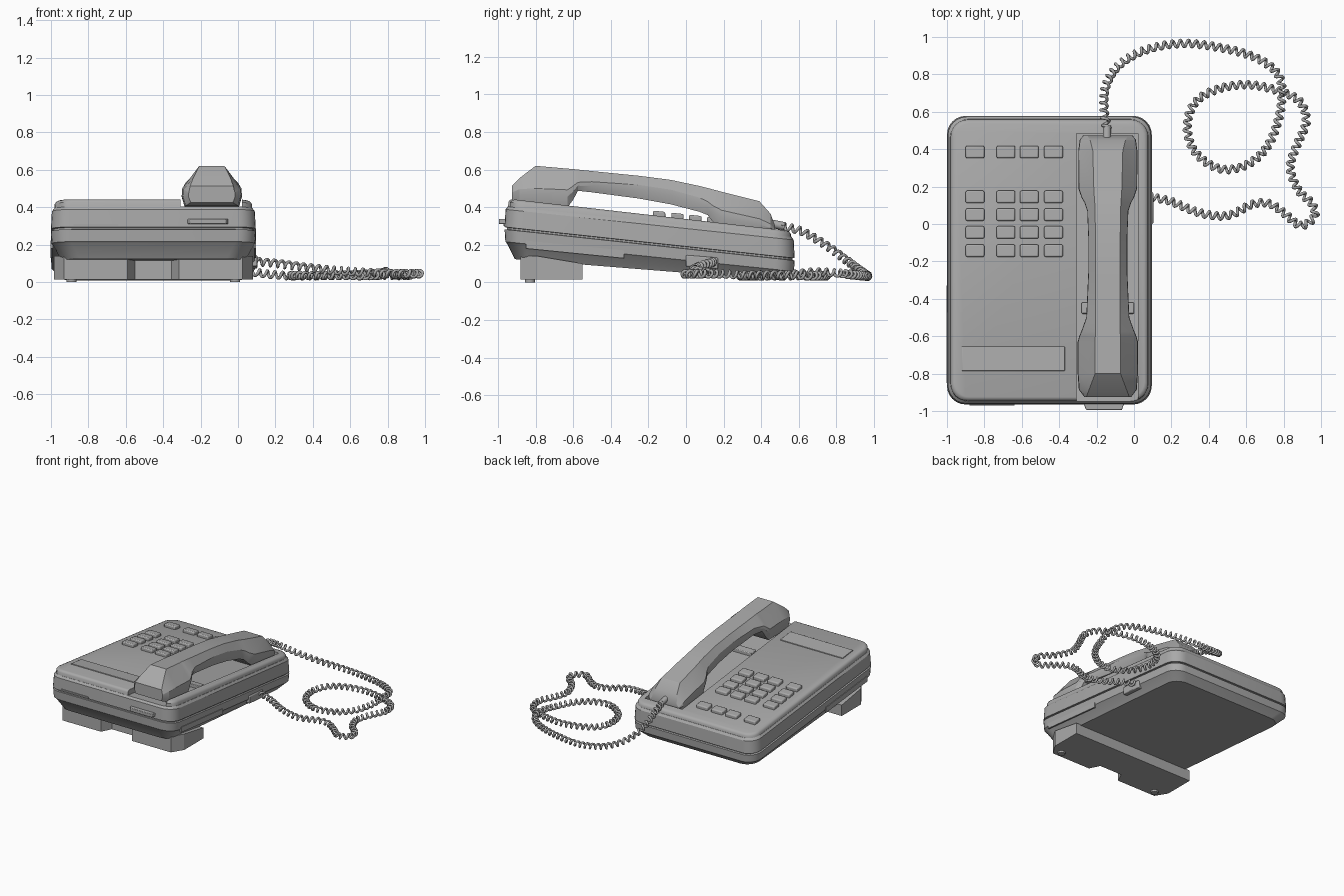
import bpy, bmesh, math
from mathutils import Vector

if "Cube" in bpy.data.objects:
    bpy.data.objects.remove(bpy.data.objects["Cube"])

grey = bpy.data.materials.new("warm_grey_plastic")
grey.diffuse_color = (0.4, 0.4, 0.4, 1)
grey.use_nodes = True
grey.node_tree.nodes["Principled BSDF"].inputs["Base Color"].default_value = grey.diffuse_color


def finish(name, bm, angle=30, bevel=0):
    bmesh.ops.recalc_face_normals(bm, faces=bm.faces)
    me = bpy.data.meshes.new(name)
    bm.to_mesh(me)
    bm.free()
    me.materials.append(grey)
    me.shade_smooth()
    me.set_sharp_from_angle(angle=math.radians(angle))
    ob = bpy.data.objects.new(name, me)
    bpy.context.collection.objects.link(ob)
    if bevel:
        m = ob.modifiers.new("bevel", 'BEVEL')
        m.width = bevel
        m.segments = 2
        m.limit_method = 'ANGLE'
    return ob


def loft(name, rings, angle=30, bevel=0):
    """Skin a list of equal-length closed rings and cap both ends."""
    bm = bmesh.new()
    vs = [[bm.verts.new(p) for p in r] for r in rings]
    n = len(rings[0])
    for a, b in zip(vs, vs[1:]):
        for i in range(n):
            bm.faces.new((a[i], a[(i + 1) % n], b[(i + 1) % n], b[i]))
    bm.faces.new(vs[0][::-1])
    bm.faces.new(vs[-1])
    return finish(name, bm, angle, bevel)


def slab(name, x0, x1, y0, y1, lo, hi, slope=0.0, bevel=0):
    """Box whose bottom and top drop by slope along y (lo, hi given at y0)."""
    d = slope * (y1 - y0)
    ring = lambda z: [(x0, y0, z), (x1, y0, z), (x1, y1, z - d), (x0, y1, z - d)]
    return loft(name, [ring(lo), ring(hi)], 30, bevel)


X0, X1, Y0, Y1 = -1.0, 0.095, -0.965, 0.578


def layer(inset, zf, zr, radius=0.1):
    """Rounded rectangle ring, height running from zf (front) to zr (rear)."""
    pts = []
    x0, x1, y0, y1 = X0 + inset, X1 - inset, Y0 + inset, Y1 - inset
    corners = [(x1 - radius, y1 - radius, 0), (x0 + radius, y1 - radius, 90),
               (x0 + radius, y0 + radius, 180), (x1 - radius, y0 + radius, 270)]
    for cx, cy, a0 in corners:
        for k in range(7):
            a = math.radians(a0 + 15 * k)
            x, y = cx + radius * math.cos(a), cy + radius * math.sin(a)
            t = (y + 0.93) / 1.49
            pts.append((x, y, zf + (zr - zf) * t))
    return pts


# Wedge shaped housing with seam groove
loft("housing", [layer(0.055, 0.125, 0.006), layer(0.012, 0.205, 0.052),
                 layer(0.004, 0.213, 0.060), layer(0.0, 0.278, 0.118),
                 layer(0.012, 0.280, 0.120), layer(0.012, 0.289, 0.129),
                 layer(0.0, 0.291, 0.131), layer(0.005, 0.385, 0.227),
                 layer(0.017, 0.402, 0.243)], 25)

# Top cover with the open handset channel
cover = loft("top_cover", [layer(0.018, 0.38, 0.22, 0.09), layer(0.02, 0.425, 0.257, 0.09),
                           layer(0.028, 0.437, 0.268, 0.085), layer(0.04, 0.443, 0.273, 0.08)], 35)
cutter = slab("channel_cutter", -0.307, 0.022, -1.2, 0.485, -0.1, 0.8)
cutter.hide_render = True
cutter.hide_viewport = False
cutter.display_type = 'WIRE'
cut = cover.modifiers.new("channel", 'BOOLEAN')
cut.operation = 'DIFFERENCE'
cut.object = cutter
cut.solver = 'EXACT'

SLOPE = 0.114


def top_z(y):
    return 0.443 - SLOPE * (y + 0.93)


# Keypad
for r, y in enumerate((0.385, 0.145, 0.05, -0.045, -0.143)):
    for c, x in enumerate((-0.85, -0.685, -0.56, -0.43)):
        z = top_z(y - 0.033)
        slab(f"key_{r}_{c}", x - 0.05, x + 0.05, y - 0.033, y + 0.033,
             z - 0.01, z + 0.025, SLOPE, 0.008)

# Label plate and hook switch
z = top_z(-0.785)
slab("label_plate", -0.92, -0.37, -0.785, -0.655, z - 0.01, z + 0.006, SLOPE, 0.002)
z = top_z(-0.48)
slab("hook_switch", -0.28, 0.0, -0.48, -0.42, z - 0.06, z - 0.012, SLOPE, 0.005)

# Front details: slot lip and handset clip tab
slab("front_slot", -0.88, -0.64, -0.971, -0.94, 0.300, 0.310)
ring = lambda z: [(-0.28, -0.94, z), (-0.045, -0.94, z), (-0.065, -0.995, z), (-0.255, -0.995, z)]
loft("clip_tab", [ring(0.31), ring(0.337)], bevel=0.004)

# Side strips and cord socket
for side, x in (("right", X1 - 0.004), ("left", X0 + 0.004)):
    slab(side + "_side_strip", x - 0.006, x + 0.006, -0.85, -0.33, 0.18, 0.222, 0.1)
slab("cord_socket", 0.04, 0.103, 0.0, 0.17, 0.085, 0.145, 0.08, 0.006)

# Front stand with splayed ends and a middle notch
plan = [(0.08, -0.55), (-0.985, -0.55), (-0.985, -0.79), (-0.93, -0.88), (-0.59, -0.88),
        (-0.55, -0.80), (-0.355, -0.80), (-0.315, -0.88), (0.025, -0.88), (0.08, -0.79)]
loft("stand", [[(x, y, 0.014) for x, y in plan],
               [(x, y, 0.10 if y > -0.6 else 0.14) for x, y in plan]])


def cylinder(name, loc, radius, depth, axis):
    q = Vector(axis).to_track_quat('Z', 'Y').to_matrix().to_4x4()
    q.translation = loc
    bm = bmesh.new()
    bmesh.ops.create_cone(bm, cap_ends=True, segments=16, radius1=radius,
                          radius2=radius, depth=depth, matrix=q)
    return finish(name, bm)


for i, x in enumerate((-0.89, -0.015)):
    cylinder(f"foot_{i}", (x, -0.83, 0.012), 0.027, 0.024, (0, 0, 1))

# Handset: y, bottom z, top z, half width, ridge half width, shoulder height fraction
stations = [(-0.925, 0.425, 0.515, 0.125, 0.115, 0.6), (-0.885, 0.408, 0.555, 0.155, 0.10, 0.6),
            (-0.80, 0.402, 0.62, 0.161, 0.068, 0.45), (-0.63, 0.40, 0.605, 0.161, 0.068, 0.45),
            (-0.60, 0.44, 0.603, 0.153, 0.067, 0.45), (-0.575, 0.487, 0.60, 0.142, 0.066, 0.4),
            (-0.50, 0.479, 0.592, 0.115, 0.066, 0.5), (-0.25, 0.446, 0.567, 0.104, 0.066, 0.6),
            (-0.08, 0.415, 0.545, 0.104, 0.066, 0.6), (0.07, 0.376, 0.513, 0.110, 0.068, 0.55),
            (0.115, 0.358, 0.502, 0.125, 0.07, 0.5), (0.14, 0.325, 0.495, 0.140, 0.072, 0.5),
            (0.19, 0.285, 0.482, 0.157, 0.075, 0.5), (0.39, 0.262, 0.432, 0.158, 0.08, 0.45),
            (0.45, 0.257, 0.365, 0.15, 0.095, 0.5), (0.474, 0.262, 0.30, 0.13, 0.11, 0.5)]
CX = -0.14
rings = []
for y, lo, hi, w, ridge, f in stations:
    mid = lo + (hi - lo) * f
    half = [(w * 0.9, lo), (w, lo + (mid - lo) * 0.6), (w * 0.985, mid), (ridge, hi)]
    rings.append([(CX + x, y, z) for x, z in half] + [(CX - x, y, z) for x, z in half[::-1]])
loft("handset", rings, 22)
cylinder("cord_relief", (-0.145, 0.49, 0.305), 0.022, 0.07, (0, 1, -0.2))

# Coiled cord: control points of the centre line
P = [(-0.145, 0.51, 0.30), (-0.16, 0.62, 0.27), (-0.15, 0.74, 0.20), (-0.08, 0.85, 0.12),
     (0.06, 0.93, 0.06), (0.25, 0.965, 0.035), (0.45, 0.945, 0.035), (0.65, 0.89, 0.04),
     (0.77, 0.80, 0.05), (0.79, 0.68, 0.055), (0.77, 0.55, 0.04), (0.71, 0.41, 0.035),
     (0.60, 0.315, 0.035), (0.46, 0.295, 0.035), (0.33, 0.38, 0.035), (0.285, 0.51, 0.035),
     (0.32, 0.64, 0.035), (0.43, 0.715, 0.035), (0.60, 0.745, 0.035), (0.78, 0.71, 0.035),
     (0.89, 0.65, 0.035), (0.92, 0.54, 0.04), (0.87, 0.42, 0.04), (0.835, 0.30, 0.04),
     (0.88, 0.18, 0.045), (0.95, 0.11, 0.045), (0.965, 0.04, 0.045), (0.89, -0.008, 0.045),
     (0.80, 0.06, 0.045), (0.72, 0.11, 0.05), (0.63, 0.105, 0.055), (0.50, 0.045, 0.065),
     (0.35, 0.06, 0.08), (0.20, 0.12, 0.10), (0.09, 0.145, 0.11)]
P = [Vector(p) for p in P]
P = [2 * P[0] - P[1]] + P + [2 * P[-1] - P[-2]]
path = []
for a, b, c, d in zip(P, P[1:], P[2:], P[3:]):
    for k in range(50):
        t = k / 50
        path.append(0.5 * (2 * b + (c - a) * t + (2 * a - 5 * b + 4 * c - d) * t * t
                           + (3 * b - a - 3 * c + d) * t ** 3))
PITCH, STEP, COIL = 0.042, 0.0042, 0.018
coil, dist, nxt = [], 0.0, 0.0
for a, b in zip(path, path[1:]):
    seg = (b - a).length
    tan = (b - a).normalized()
    side = tan.cross(Vector((0, 0, 1))).normalized()
    up = side.cross(tan)
    while nxt < dist + seg:
        ang = 2 * math.pi * nxt / PITCH
        coil.append(a.lerp(b, (nxt - dist) / seg) + COIL * (math.cos(ang) * side + math.sin(ang) * up))
        nxt += STEP
    dist += seg
cu = bpy.data.curves.new("coiled_cord", 'CURVE')
cu.dimensions = '3D'
cu.bevel_depth = 0.0085
cu.bevel_resolution = 1
cu.use_fill_caps = True
sp = cu.splines.new('POLY')
sp.points.add(len(coil) - 1)
for pt, co in zip(sp.points, coil):
    pt.co = (*co, 1)
cu.materials.append(grey)
bpy.context.collection.objects.link(bpy.data.objects.new("coiled_cord", cu))
